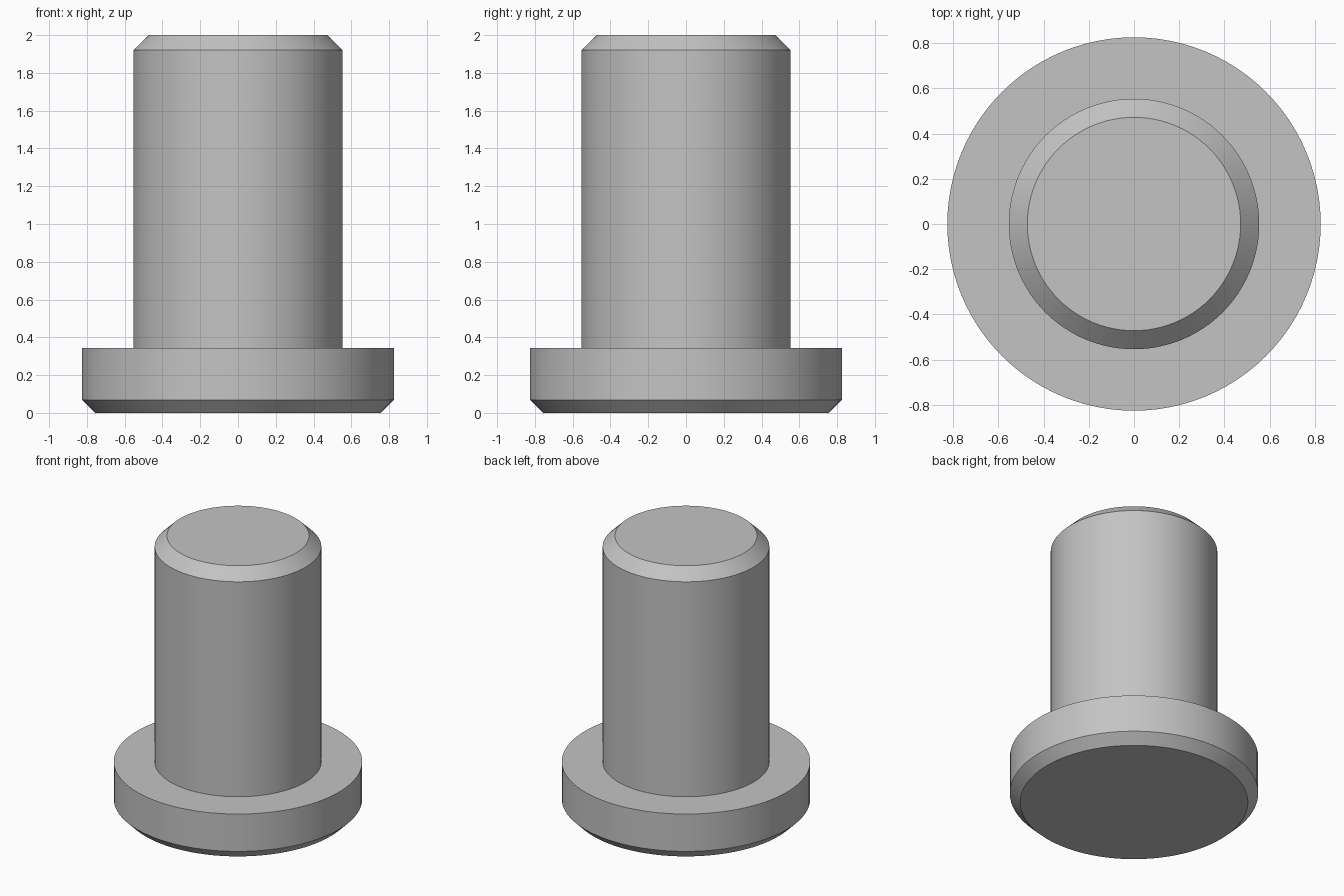
import bpy
import bmesh
import math

SEGMENTS = 96

cube = bpy.data.objects.get("Cube")
if cube:
    bpy.data.objects.remove(cube, do_unlink=True)

# Plain grey metal
grey = bpy.data.materials.new("grey_metal")
grey.use_nodes = True
colour = (0.55, 0.55, 0.55, 1.0)
grey.diffuse_color = colour
grey.node_tree.nodes["Principled BSDF"].inputs["Base Color"].default_value = colour


def turned_solid(name, profile, material):
    """Lathe a closed solid from (radius, height) pairs, bottom to top."""
    bm = bmesh.new()
    rings = []
    for radius, z in profile:
        angles = [math.tau * i / SEGMENTS for i in range(SEGMENTS)]
        rings.append([bm.verts.new((radius * math.cos(a), radius * math.sin(a), z))
                      for a in angles])
    for low, high in zip(rings, rings[1:]):
        for i in range(SEGMENTS):
            j = (i + 1) % SEGMENTS
            bm.faces.new((low[i], low[j], high[j], high[i]))
    bm.faces.new(rings[0][::-1])
    bm.faces.new(rings[-1])
    mesh = bpy.data.meshes.new(name)
    bm.to_mesh(mesh)
    bm.free()
    mesh.materials.append(material)
    obj = bpy.data.objects.new(name, mesh)
    bpy.context.collection.objects.link(obj)
    bpy.ops.object.select_all(action="DESELECT")
    obj.select_set(True)
    bpy.context.view_layer.objects.active = obj
    bpy.ops.object.shade_smooth_by_angle(angle=math.radians(30))
    return obj


# Headed pin: chamfered flange, straight shank, chamfered tip
turned_solid("headed_pin", [
    (0.757, 0.0), (0.826, 0.069), (0.826, 0.343),
    (0.554, 0.343), (0.554, 1.92), (0.472, 2.0),
], grey)
